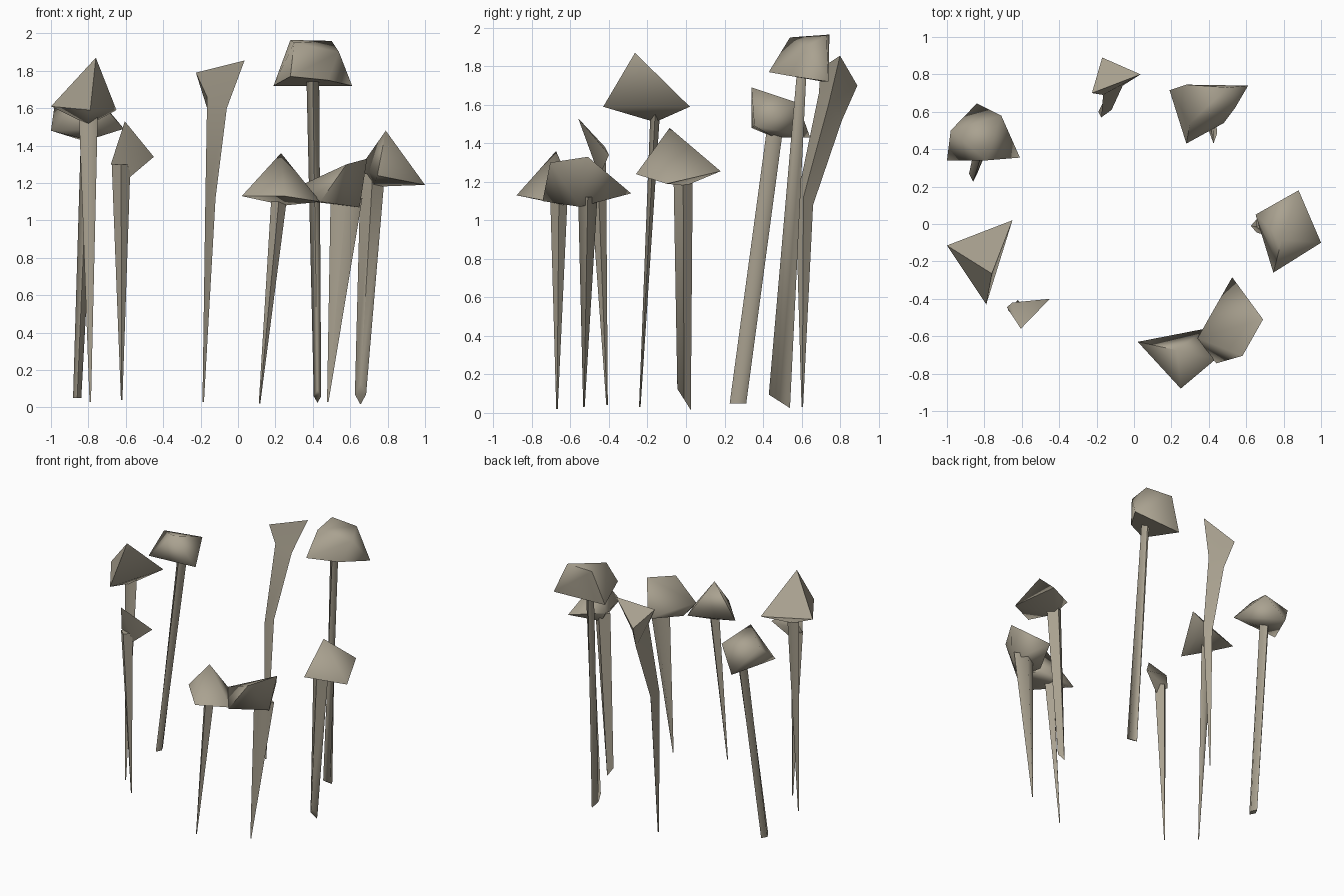
import bpy
import bmesh
import math
from mathutils import Vector

# Remove the default object
default_cube = bpy.data.objects.get("Cube")
if default_cube:
    bpy.data.objects.remove(default_cube, do_unlink=True)

# Single earthy colour for everything
earthy_tan = bpy.data.materials.new("earthy_tan")
earthy_tan.use_nodes = True
tan_value = (.40, .36, .28, 1)
earthy_tan.diffuse_color = tan_value
principled = next(node for node in earthy_tan.node_tree.nodes if node.type == "BSDF_PRINCIPLED")
principled.inputs["Base Color"].default_value = tan_value


def finish(name, mesh_builder):
    """Turn a bmesh into a smooth shaded, coloured object."""
    bmesh.ops.recalc_face_normals(mesh_builder, faces=mesh_builder.faces[:])
    mesh = bpy.data.meshes.new(name)
    mesh_builder.to_mesh(mesh)
    mesh_builder.free()
    mesh.materials.append(earthy_tan)
    part = bpy.data.objects.new(name, mesh)
    bpy.context.collection.objects.link(part)
    bpy.ops.object.select_all(action="DESELECT")
    part.select_set(True)
    bpy.context.view_layer.objects.active = part
    bpy.ops.object.shade_smooth_by_angle(angle=math.radians(80))
    return part


def faceted_cap(name, *corners):
    """Chiselled cap wrapped tightly around a few corner points."""
    mesh_builder = bmesh.new()
    for corner in corners:
        mesh_builder.verts.new(corner)
    result = bmesh.ops.convex_hull(mesh_builder, input=mesh_builder.verts[:])
    spare = {item for key in ("geom_interior", "geom_unused") for item in result[key]
             if isinstance(item, bmesh.types.BMVert)}
    bmesh.ops.delete(mesh_builder, geom=list(spare), context="VERTS")
    return finish(name, mesh_builder)


def loft(name, *rings):
    """Skin a series of rings with equal point counts and close both ends."""
    mesh_builder = bmesh.new()
    loops = [[mesh_builder.verts.new(point) for point in ring] for ring in rings]
    count = len(loops[0])
    for lower, upper in zip(loops, loops[1:]):
        for index in range(count):
            following = (index + 1) % count
            mesh_builder.faces.new((lower[index], lower[following],
                                    upper[following], upper[index]))
    mesh_builder.faces.new(loops[0])
    mesh_builder.faces.new(loops[-1])
    return finish(name, mesh_builder)


def diamond(center, half_x, half_y, tilt=0):
    """Four-sided ring, tilted so that its near corner rises by the given amount."""
    center = Vector(center)
    corners = ((-half_x, 0, 0), (0, -half_y, tilt), (half_x, 0, 0), (0, half_y, -tilt))
    return [center + Vector(corner) for corner in corners]


def stalk(name, foot, foot_size, top, top_size, tilt=0):
    """Tapered leaning stalk between a foot and the underside of a cap."""
    return loft(name, diamond(foot, *foot_size, tilt), diamond(top, *top_size))


point_foot = (.004, .004)

# Back right mushroom, its cap leaning backwards
faceted_cap("back_right_cap",
            (-1, .34, 1.48), (-.98, .5, 1.62), (-.84, .645, 1.43),
            (-.71, .58, 1.61), (-.61, .355, 1.49), (-.79, .34, 1.69), (-.8, .46, 1.43))
stalk("back_right_stalk", (-.86, .27, .05), (.022, .043), (-.8, .46, 1.46), (.04, .042))

# Right mushroom with a pointed cap
faceted_cap("right_cap",
            (-1, -.115, 1.61), (-.65, .02, 1.59), (-.79, -.43, 1.59),
            (-.76, -.265, 1.87), (-.8, -.16, 1.51))
stalk("right_stalk", (-.79, -.24, .03), point_foot, (-.8, -.16, 1.56), (.05, .025))

# Small front right mushroom, its cap growing out of the stalk
faceted_cap("small_cap",
            (-.605, -.56, 1.53), (-.45, -.4, 1.34), (-.68, -.445, 1.3),
            (-.65, -.42, 1.38), (-.58, -.45, 1.23))
stalk("small_stalk", (-.622, -.41, .04), point_foot, (-.625, -.46, 1.3), (.05, .045))

# Slender trumpet at the back
loft("trumpet",
     [(-.19, .6, .03), (-.182, .604, .03), (-.187, .608, .03)],
     [(-.175, .57, 1.08), (-.12, .61, 1.12), (-.16, .66, 1.08)],
     [(-.165, .69, 1.66), (-.06, .74, 1.6), (-.14, .81, 1.52)],
     [(-.225, .7, 1.79), (.035, .8, 1.855), (-.17, .89, 1.7)])

# Tall back left mushroom with a blocky cap
faceted_cap("tall_cap",
            (.19, .715, 1.72), (.61, .74, 1.72), (.28, .43, 1.77),
            (.28, .745, 1.965), (.5, .73, 1.96), (.3, .54, 1.95),
            (.54, .62, 1.9), (.48, .54, 1.75))
stalk("tall_stalk", (.425, .485, .06), (.02, .055), (.4, .6, 1.76), (.034, .025), tilt=.035)

# Left mushroom with a broad blade stalk
faceted_cap("left_cap",
            (.65, .05, 1.28), (.88, .18, 1.255), (1, -.1, 1.19),
            (.745, -.26, 1.24), (.79, -.085, 1.48), (.72, 0, 1.18))
stalk("left_stalk", (.655, -.01, .07), (.03, .035), (.72, -.015, 1.25), (.065, .05), tilt=.055)

# Fused pair of mushrooms at the front
faceted_cap("front_pair_pointed_cap",
            (.02, -.63, 1.13), (.25, -.88, 1.13), (.23, -.675, 1.36),
            (.44, -.72, 1.1), (.38, -.56, 1.1), (.25, -.64, 1.08))
faceted_cap("front_pair_wide_cap",
            (.69, -.51, 1.33), (.58, -.705, 1.3), (.525, -.285, 1.14),
            (.65, -.55, 1.07), (.34, -.61, 1.19), (.44, -.745, 1.1), (.4, -.54, 1.1))
stalk("front_pair_pointed_stalk", (.115, -.67, .02), point_foot, (.22, -.66, 1.12), (.042, .045))
stalk("front_pair_wide_stalk", (.48, -.53, .03), point_foot, (.58, -.51, 1.12), (.085, .05))
